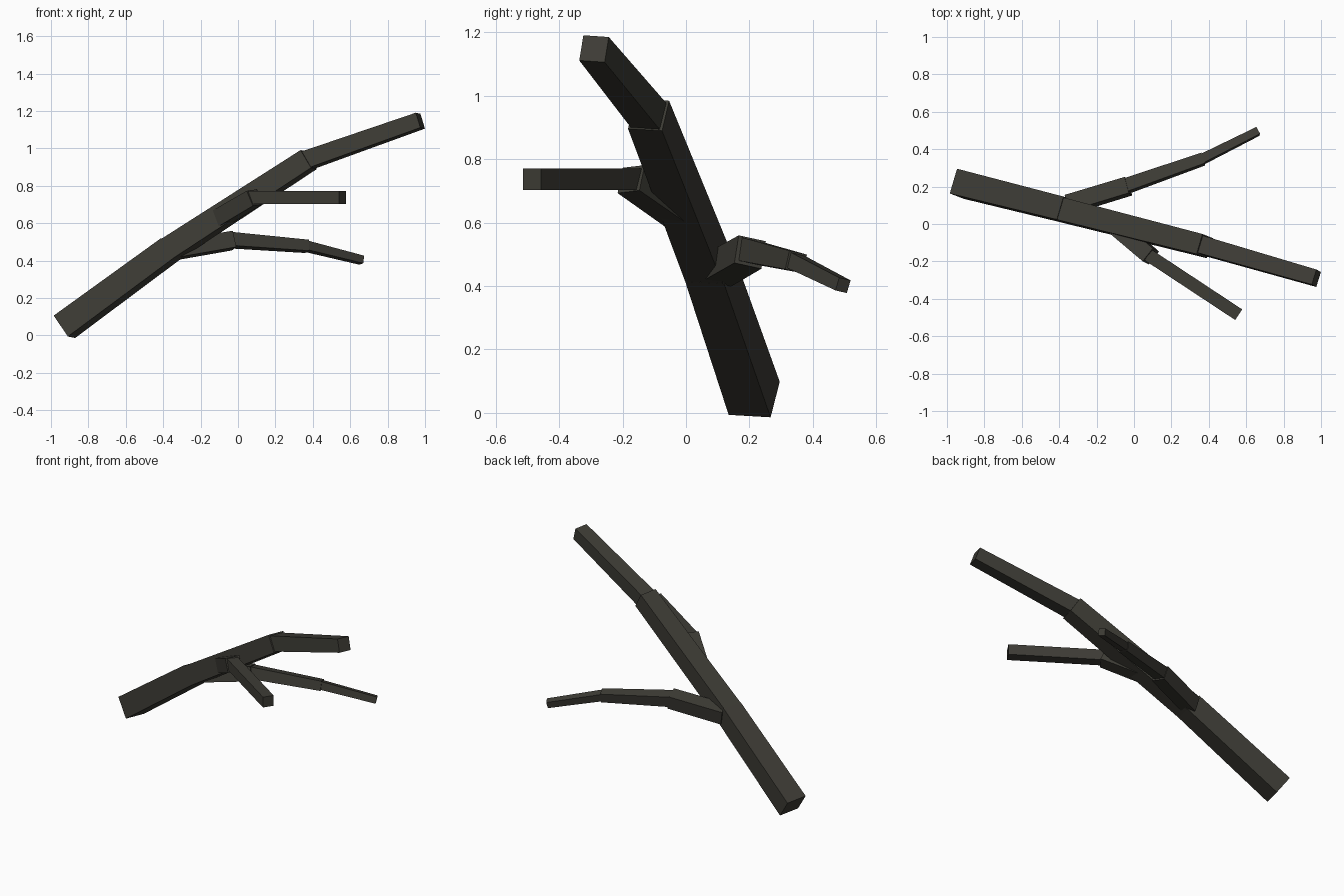
import bpy, bmesh, math
from mathutils import Vector

if "Cube" in bpy.data.objects:
    bpy.data.objects.remove(bpy.data.objects["Cube"])

bark = bpy.data.materials.new("dark bark")
bark.diffuse_color = (0.047, 0.045, 0.036, 1)
bark.use_nodes = True
bark.node_tree.nodes["Principled BSDF"].inputs["Base Color"].default_value = bark.diffuse_color


def limb(name, start, end, w0, w1, roll=0):
    """Tapered square beam; roll tilts its sideways axis upward (degrees)."""
    a, b = Vector(start), Vector(end)
    d = (b - a).normalized()
    side = Vector((0, 0, 1)).cross(d).normalized()
    up = d.cross(side)
    r = math.radians(roll)
    side, up = (side * math.cos(r) + up * math.sin(r),
                up * math.cos(r) - side * math.sin(r))
    bm = bmesh.new()
    rings = []
    for p, w in ((a, w0), (b, w1)):
        rings.append([bm.verts.new(p + (side * i + up * j) * w / 2)
                      for i, j in ((-1, -1), (1, -1), (1, 1), (-1, 1))])
    bm.faces.new(rings[0])
    bm.faces.new(rings[1])
    for i in range(4):
        k = (i + 1) % 4
        bm.faces.new((rings[0][i], rings[0][k], rings[1][k], rings[1][i]))
    bmesh.ops.recalc_face_normals(bm, faces=bm.faces)
    me = bpy.data.meshes.new(name)
    bm.to_mesh(me)
    bm.free()
    me.materials.append(bark)
    bpy.context.collection.objects.link(bpy.data.objects.new(name, me))


# main trunk, thick end resting on the ground
limb("trunk_base", (-0.928, 0.215, 0.046), (-0.36, 0.072, 0.463), 0.138, 0.128, -4)
limb("trunk_middle", (-0.37, 0.072, 0.455), (0.378, -0.118, 0.94), 0.124, 0.112, -4)
limb("trunk_tip", (0.36, -0.113, 0.932), (0.975, -0.29, 1.148), 0.096, 0.084, -4)

# back branch
limb("back_branch_base", (-0.35, 0.105, 0.452), (-0.03, 0.202, 0.507), 0.092, 0.09, -12)
limb("back_branch_middle", (-0.05, 0.2, 0.51), (0.37, 0.347, 0.476), 0.074, 0.06, -12)
limb("back_branch_tip", (0.355, 0.341, 0.479), (0.662, 0.495, 0.402), 0.05, 0.042, -12)

# front branch
limb("front_branch_base", (-0.1, -0.01, 0.625), (0.09, -0.173, 0.737), 0.092, 0.088, 6)
limb("front_branch_tip", (0.075, -0.165, 0.737), (0.56, -0.485, 0.737), 0.068, 0.068, 0)
